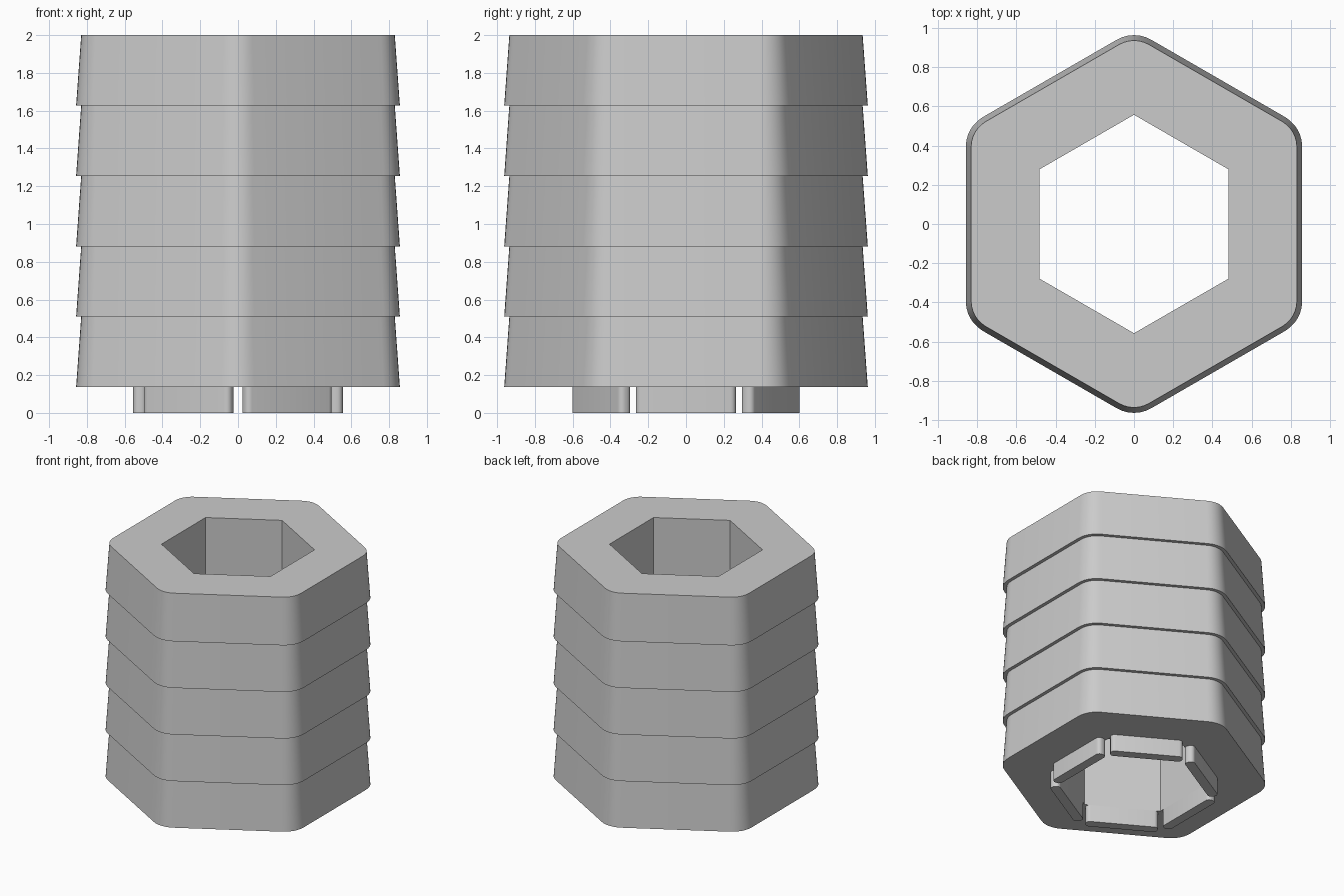
import bpy, bmesh
from math import radians, cos, sin
from mathutils import Vector, Matrix

cube = bpy.data.objects.get("Cube")
if cube:
    bpy.data.objects.remove(cube, do_unlink=True)

grey = bpy.data.materials.new("plain_grey")
grey.use_nodes = True
COLOUR = (0.6, 0.6, 0.6, 1)
grey.diffuse_color = COLOUR
grey.node_tree.nodes["Principled BSDF"].inputs["Base Color"].default_value = COLOUR

BASE, TOP, TIERS = 0.137, 2.0, 5
HOLE = 0.482          # distance from axis to flat of the hexagonal hole
ARC = 6               # segments per rounded corner


def hexagon(flat, radius):
    """Rounded hexagon with a corner on the y axis."""
    reach = (flat - radius) / cos(radians(30))
    points = []
    for k in range(6):
        mid = radians(30 + 60 * k)
        for i in range(ARC + 1):
            a = mid + radians(60 * i / ARC - 30)
            points.append((reach * cos(mid) + radius * cos(a),
                           reach * sin(mid) + radius * sin(a)))
    return points


def finish(bm, name):
    bmesh.ops.remove_doubles(bm, verts=bm.verts, dist=0.0001)
    bmesh.ops.recalc_face_normals(bm, faces=bm.faces)
    mesh = bpy.data.meshes.new(name)
    bm.to_mesh(mesh)
    bm.free()
    mesh.materials.append(grey)
    obj = bpy.data.objects.new(name, mesh)
    bpy.context.collection.objects.link(obj)
    bpy.ops.object.select_all(action='DESELECT')
    obj.select_set(True)
    bpy.context.view_layer.objects.active = obj
    bpy.ops.object.shade_smooth_by_angle(angle=radians(30))
    return obj


# Tiered sleeve: stacked tapering rings around a straight hexagonal hole
bm = bmesh.new()
step = (TOP - BASE) / TIERS
sections = [(HOLE, 0, BASE)]
for t in range(TIERS):
    sections += [(0.857, 0.175, BASE + t * step),
                 (0.83, 0.15, BASE + (t + 1) * step)]
sections.append((HOLE, 0, TOP))
rings = [[bm.verts.new((x, y, z)) for x, y in hexagon(flat, r)]
         for flat, r, z in sections]
count = len(rings[0])
for a, b in zip(rings, rings[1:] + rings[:1]):
    for i in range(count):
        j = (i + 1) % count
        bm.faces.new((a[i], a[j], b[j], b[i]))
finish(bm, "tiered_sleeve")

# Six locating tabs under the sleeve, one per flat, with rounded ends
INNER, OUTER, HALF, ROUND = HOLE, 0.555, 0.265, 0.03
for k in range(6):
    bm = bmesh.new()
    size = Vector((OUTER - INNER, 2 * HALF, BASE))
    bmesh.ops.create_cube(bm, size=1, matrix=Matrix.Translation(
        ((INNER + OUTER) / 2, 0, BASE / 2)) @ Matrix.Diagonal(size).to_4x4())
    uprights = [e for e in bm.edges
                if abs(e.verts[0].co.z - e.verts[1].co.z) > BASE / 2]
    bmesh.ops.bevel(bm, geom=uprights, offset=ROUND, segments=5,
                    profile=0.5, affect='EDGES')
    bmesh.ops.rotate(bm, verts=bm.verts, cent=(0, 0, 0),
                     matrix=Matrix.Rotation(radians(60 * k), 3, 'Z'))
    finish(bm, f"locating_tab_{k + 1}")
